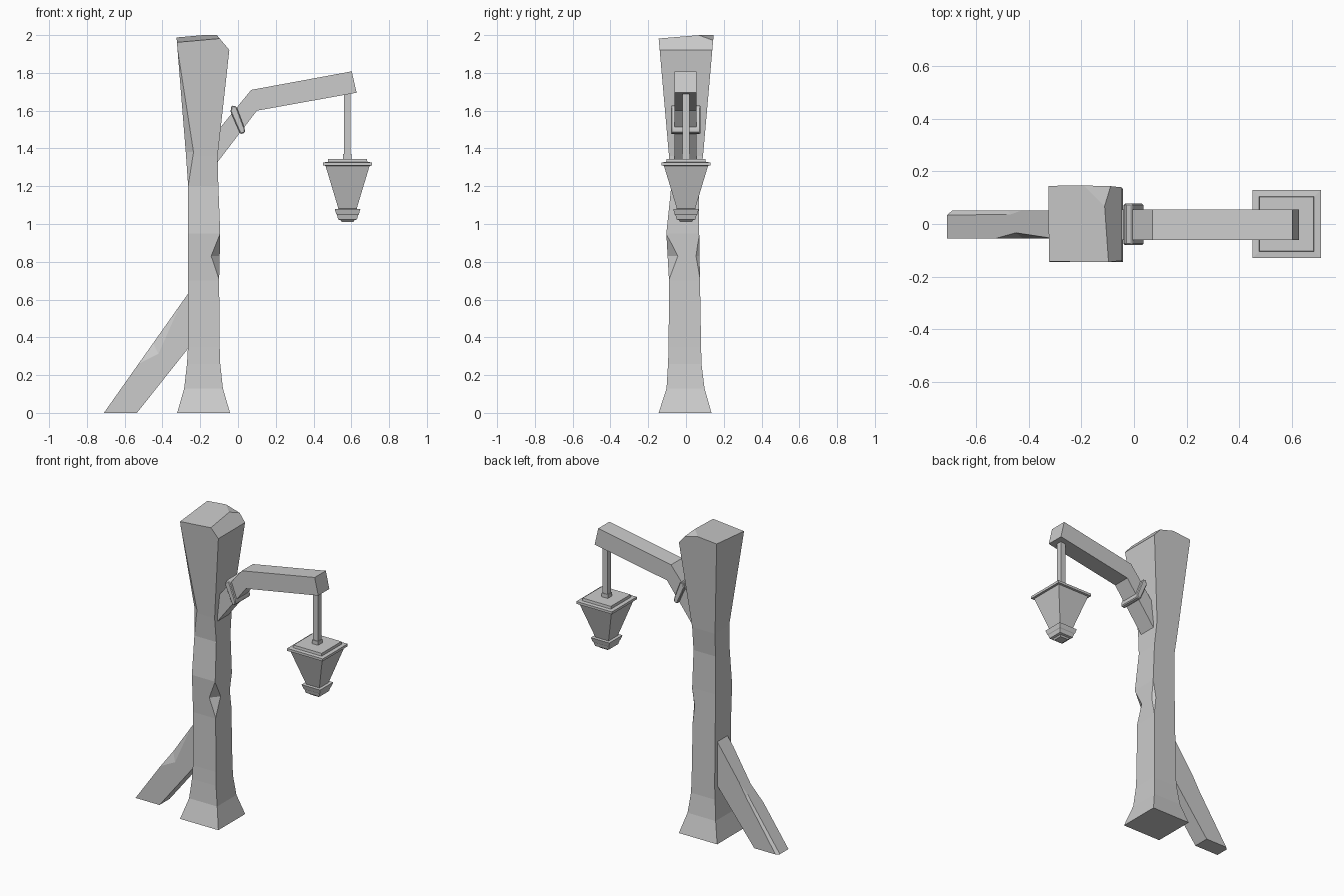
import bpy, bmesh
from mathutils import Vector

if "Cube" in bpy.data.objects:
    bpy.data.objects.remove(bpy.data.objects["Cube"])


def make(name, bm):
    bmesh.ops.recalc_face_normals(bm, faces=bm.faces)
    me = bpy.data.meshes.new(name)
    bm.to_mesh(me)
    bm.free()
    ob = bpy.data.objects.new(name, me)
    bpy.context.collection.objects.link(ob)
    return ob


def loft_bm(rings):
    """Rectangular loft from (z, x0, x1, y0, y1) rings."""
    bm = bmesh.new()
    prev = first = None
    for z, x0, x1, y0, y1 in rings:
        cur = [bm.verts.new((x, y, z)) for x, y in ((x0, y0), (x1, y0), (x1, y1), (x0, y1))]
        if prev:
            for i in range(4):
                j = (i + 1) % 4
                bm.faces.new((prev[i], prev[j], cur[j], cur[i]))
        else:
            first = cur
        prev = cur
    bm.faces.new(first[::-1])
    bm.faces.new(prev)
    return bm


def square_stack(name, cx, levels):
    return make(name, loft_bm([(z, cx - h, cx + h, -h, h) for z, h in levels]))


def extrude_profile(name, pts, y0, y1, bevel=0):
    """Side profile in x, z extruded across y."""
    bm = bmesh.new()
    f = bm.faces.new([bm.verts.new((x, y0, z)) for x, z in pts])
    new = bmesh.ops.extrude_face_region(bm, geom=[f])["geom"]
    bmesh.ops.translate(bm, vec=(0, y1 - y0, 0),
                        verts=[v for v in new if isinstance(v, bmesh.types.BMVert)])
    if bevel:
        bmesh.ops.bevel(bm, geom=bm.edges[:], offset=bevel, segments=1, affect='EDGES')
    return make(name, bm)


def chip(ob, pts):
    """Carve a faceted nick: the convex hull of pts is removed."""
    bm = bmesh.new()
    for p in pts:
        bm.verts.new(p)
    bmesh.ops.convex_hull(bm, input=bm.verts)
    cutter = make("chip_cutter", bm)
    cutter.hide_render = True
    mod = ob.modifiers.new("chip", 'BOOLEAN')
    mod.object, mod.operation, mod.solver = cutter, 'DIFFERENCE', 'EXACT'
    bpy.context.view_layer.objects.active = ob
    bpy.ops.object.modifier_apply(modifier=mod.name)
    bpy.data.objects.remove(cutter)


def slice_off(bm, co, no):
    geom = bm.verts[:] + bm.edges[:] + bm.faces[:]
    bmesh.ops.bisect_plane(bm, geom=geom, plane_co=co, plane_no=no, clear_outer=True)
    bmesh.ops.holes_fill(bm, edges=[e for e in bm.edges if e.is_boundary])


# Post: flared foot, narrow shaft, widening head
bm = loft_bm([
    (0.00, -0.322, -0.042, -0.145, 0.135),
    (0.13, -0.285, -0.080, -0.103, 0.098),
    (0.26, -0.270, -0.094, -0.095, 0.082),
    (0.35, -0.265, -0.097, -0.092, 0.080),
    (0.70, -0.265, -0.100, -0.090, 0.074),
    (0.95, -0.264, -0.094, -0.104, 0.070),
    (1.20, -0.264, -0.104, -0.078, 0.070),
    (1.36, -0.275, -0.108, -0.090, 0.090),
    (2.02, -0.328, -0.035, -0.148, 0.148)])
# Head: sloping top and broken right-hand edge
slice_off(bm, Vector((-0.11, 0.07, 2.0)), Vector((-0.09, -0.09, 1)))
slice_off(bm, Vector((-0.045, 0, 1.92)), Vector((0.08, 0, 0.067)))
slice_off(bm, Vector((-0.115, 0.07, 2.0)), Vector((0.25, 0.25, 0.9)))
post = make("post", bm)
chip(post, [(-0.095, -0.105, 0.95), (-0.145, -0.101, 0.83), (-0.096, -0.042, 0.83),
            (-0.099, -0.091, 0.70), (0.0, -0.2, 0.83)])
chip(post, [(-0.095, 0.071, 0.95), (-0.115, 0.073, 0.83), (-0.096, 0.052, 0.83),
            (-0.099, 0.075, 0.70), (-0.02, 0.15, 0.83)])
chip(post, [(-0.264, -0.078, 1.20), (-0.235, -0.092, 1.38), (-0.277, -0.06, 1.38),
            (-0.325, -0.145, 1.97), (-0.38, -0.2, 1.45)])

# Diagonal brace with worn top edges
brace = extrude_profile("brace", [(-0.71, 0), (-0.535, 0), (-0.265, 0.34), (-0.22, 0.40),
                                  (-0.22, 0.63), (-0.265, 0.63)], -0.055, 0.052)
chip(brace, [(-0.53, -0.056, 0.255), (-0.30, -0.056, 0.58), (-0.42, -0.056, 0.31),
             (-0.45, -0.033, 0.37), (-0.58, -0.15, 0.48)])
chip(brace, [(-0.73, 0.034, -0.028), (-0.47, 0.036, 0.34), (-0.42, 0.053, 0.411),
             (-0.71, 0.053, -0.03), (-0.48, 0.053, 0.31), (-0.75, 0.12, 0.3)])

# Bent arm
extrude_profile("arm", [(-0.16, 1.26), (-0.105, 1.332), (0.10, 1.60), (0.628, 1.695),
                        (0.602, 1.808), (0.07, 1.71), (-0.16, 1.43)], -0.06, 0.056)
# Tilted collar around the arm
extrude_profile("arm_collar", [(-0.040, 1.595), (-0.034, 1.628), (-0.008, 1.622),
                               (0.036, 1.505), (0.036, 1.482), (0.012, 1.476)],
                -0.08, 0.077, 0.005)

# Hanging rod with a small foot sleeve
CX = 0.58
square_stack("hanging_rod", CX - 0.002, [(1.33, 0.018), (1.72, 0.018)])
square_stack("rod_sleeve", CX - 0.002, [(1.34, 0.022), (1.37, 0.022)])

# Lantern: stepped lid, tapering body, stepped finial
square_stack("lantern_lid", CX, [(1.308, 0.118), (1.31, 0.13), (1.326, 0.13),
                                 (1.328, 0.105), (1.345, 0.103)])
square_stack("lantern_body", CX, [(1.07, 0.045), (1.309, 0.117)])
square_stack("lantern_base", CX, [(1.010, 0.030), (1.020, 0.037), (1.024, 0.050),
                                  (1.048, 0.056), (1.052, 0.060), (1.080, 0.068),
                                  (1.081, 0.045)])
